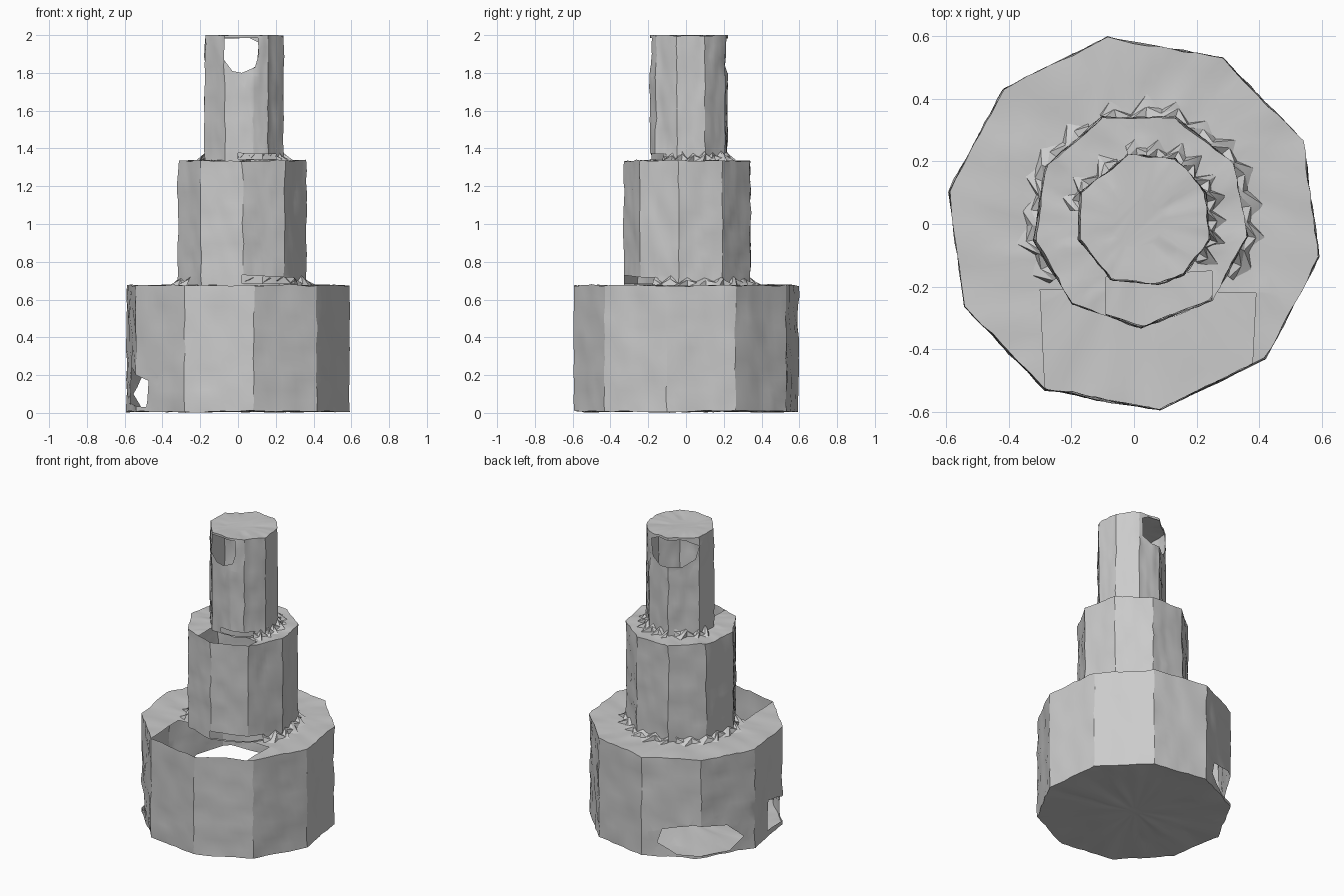
import bpy
import bmesh
import math
import random
from mathutils import Vector, noise

random.seed(4)
SAMPLES = 90  # points per ring, shared by the 9 and 10 sided tiers

if "Cube" in bpy.data.objects:
    bpy.data.objects.remove(bpy.data.objects["Cube"])

grey = bpy.data.materials.new("stone grey")
grey.use_nodes = True
colour = (0.6, 0.6, 0.6, 1)
grey.diffuse_color = colour
grey.node_tree.nodes["Principled BSDF"].inputs["Base Color"].default_value = colour


def ngon(sides, radius, start, cx=0, cy=0):
    """Corners running clockwise from the start angle."""
    angles = [math.radians(start - 360 * i / sides) for i in range(sides)]
    return [Vector((cx + radius * math.cos(a), cy + radius * math.sin(a), 0)) for a in angles]


def sample(corners):
    per_side = SAMPLES // len(corners)
    pts = []
    for i, p in enumerate(corners):
        q = corners[(i + 1) % len(corners)]
        pts += [p.lerp(q, k / per_side) for k in range(per_side)]
    return pts


def wobble(p):
    q = p + noise.noise_vector(p * 9) * 0.008 + noise.noise_vector(p * 25) * 0.005
    q.z = min(max(q.z, 0), 2)
    return q


def finish(bm, name):
    mesh = bpy.data.meshes.new(name)
    bm.to_mesh(mesh)
    bm.free()
    mesh.materials.append(grey)
    obj = bpy.data.objects.new(name, mesh)
    bpy.context.collection.objects.link(obj)
    bpy.ops.object.select_all(action="DESELECT")
    obj.select_set(True)
    bpy.context.view_layer.objects.active = obj
    bpy.ops.object.shade_smooth_by_angle(angle=math.radians(25))


def cut_hole(bm, outline, u, v, low, high):
    """Open the shell inside a convex outline, between two depths along u x v."""
    depth = u.cross(v)
    pts = [u * a + v * b for a, b in outline]
    mid = sum(pts, Vector()) / len(pts)
    planes = []
    for p, q in zip(pts, pts[1:] + pts[:1]):
        normal = (q - p).cross(depth).normalized()
        planes.append((p, normal if normal.dot(mid - p) < 0 else -normal))

    def inside(face, margin):
        c = face.calc_center_median()
        return low < c.dot(depth) < high and all((c - p).dot(n) < margin for p, n in planes)

    for p, n in planes:
        near = [f for f in bm.faces if inside(f, 0.06)]
        parts = {e for f in near for e in f.edges} | {w for f in near for w in f.verts}
        bmesh.ops.bisect_plane(bm, geom=near + list(parts), plane_co=p, plane_no=n, dist=1e-5)
    bmesh.ops.delete(bm, geom=[f for f in bm.faces if inside(f, 0)], context="FACES")


def wall_hole(bm, outline, angle, low, high):
    a = math.radians(angle)
    cut_hole(bm, outline, Vector((-math.sin(a), math.cos(a), 0)), Vector((0, 0, 1)), low, high)


# Outlines of the three tiers
base = sample(ngon(10, 0.6, 98))
middle = sample(ngon(9, 0.345, 111, 0.02, 0.015))
stud_corners = [(-.02, .22), (.13, .21), (.23, .1), (.24, -.05), (.16, -.16),
                (.08, -.19), (-.07, -.18), (-.175, -.05), (-.17, .1)]
stud = sample([Vector((x, y, 0)) for x, y in stud_corners])

# Rings of the stepped shell from floor to cap
up = Vector((0, 0, 1))
rings = [[p * s + up * 0.008 for p in base] for s in (0.1, 0.3, 0.5, 0.7, 0.9)]
tiers = [(base, 0.008, 0.675), (middle, 0.675, 1.335), (stud, 1.335, 2)]
for t, (outline, low, high) in enumerate(tiers):
    for k in range(13):
        rings.append([p + up * (low + (high - low) * k / 12) for p in outline])
    if t < 2:
        for k in (1, 2, 3):
            rings.append([p.lerp(q, k / 4) + up * high for p, q in zip(outline, tiers[t + 1][0])])
rings += [[p * s + up * 2 for p in stud] for s in (0.7, 0.4)]

bm = bmesh.new()
loops = [[bm.verts.new(wobble(p)) for p in ring] for ring in rings]
for a, b in zip(loops, loops[1:]):
    for i in range(SAMPLES):
        j = (i + 1) % SAMPLES
        bm.faces.new((a[i], a[j], b[j], b[i]))
bm.faces.new(loops[0])
bm.faces.new(loops[-1])
bmesh.ops.recalc_face_normals(bm, faces=bm.faces)

# Openings through the stud, front and back
wall_hole(bm, [(-.07, 1.985), (-.075, 1.87), (-.03, 1.81), (.02, 1.8), (.09, 1.83),
               (.11, 1.9), (.105, 1.985)], -90, 0.05, 0.3)
wall_hole(bm, [(-.11, 1.96), (-.1, 1.84), (-.04, 1.8), (.09, 1.8), (.15, 1.85),
               (.17, 1.94), (.1, 1.98), (-.06, 1.985)], 90, 0.03, 0.3)
# Broken openings low in the base wall
wall_hole(bm, [(-.27, .1), (-.24, .19), (-.06, .23), (.16, .2), (.27, .1),
               (.18, .025), (-.15, .025)], 135, 0.3, 0.7)
wall_hole(bm, [(-.14, .05), (.13, .03), (.15, .17), (-.02, .23), (-.12, .25)], 200, 0.3, 0.7)
# Missing pieces of both ledges, and gaps at the foot of the walls above
ax, ay = Vector((1, 0, 0)), Vector((0, 1, 0))
cut_hole(bm, [(-.3, -.21), (-.28, -.62), (.37, -.62), (.39, -.22)], ax, ay, 0.655, 0.69)
cut_hole(bm, [(-.09, -.17), (-.09, -.4), (.25, -.4), (.25, -.15)], ax, ay, 1.32, 1.352)
wall_hole(bm, [(.02, .685), (.02, .73), (.3, .715), (.3, .685)], -90, 0.1, 0.4)
wall_hole(bm, [(0, 1.345), (0, 1.375), (.2, 1.37), (.2, 1.345)], -90, 0.05, 0.25)
finish(bm, "stepped_shell")


def ragged_fillet(name, outline, z, centre, start, end):
    """Folded strip of jagged teeth where a wall meets the ledge."""
    bm = bmesh.new()
    previous = None
    for i, p in enumerate(outline[::2]):
        out = (p - centre).normalized()
        turn = math.degrees(math.atan2(out.y, out.x))
        if turn < -120:
            turn += 360
        if not start < turn < end:
            previous = None
            continue
        reach = random.uniform(0.055, 0.08) if i % 2 else random.uniform(0.01, 0.035)
        rise = random.uniform(0.015, 0.03) if i % 2 else random.uniform(0.045, 0.06)
        row = [bm.verts.new(p - out * 0.004 + up * (z + rise)),
               bm.verts.new(p + out * reach * 0.45 + up * (z + rise * 0.7)),
               bm.verts.new(p + out * reach + up * z)]
        if previous:
            for k in (0, 1):
                bm.faces.new((previous[k], previous[k + 1], row[k + 1]))
                bm.faces.new((previous[k], row[k + 1], row[k]))
        previous = row
    bmesh.ops.recalc_face_normals(bm, faces=bm.faces)
    finish(bm, name)


# Jagged joints around the two upper tiers
ragged_fillet("lower_fillet", middle, 0.67, Vector((0.02, 0.015, 0)), -38, 218)
ragged_fillet("upper_fillet", stud, 1.33, Vector((0.03, 0.015, 0)), -45, 175)
